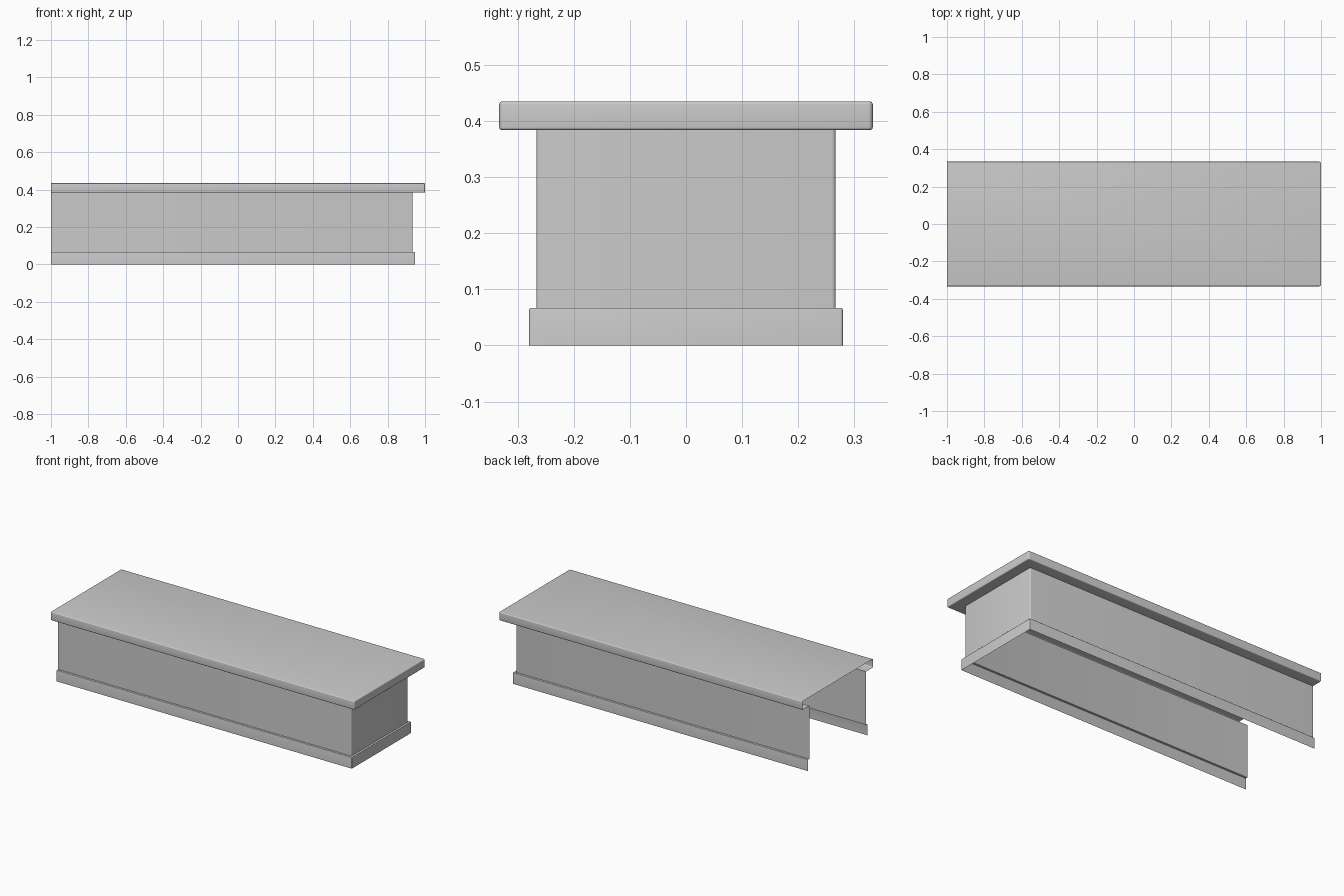
import bpy, bmesh, math

if "Cube" in bpy.data.objects:
    bpy.data.objects.remove(bpy.data.objects["Cube"])

stone = bpy.data.materials.new("stone grey")
stone.diffuse_color = (0.6, 0.6, 0.6, 1)
stone.use_nodes = True
stone.node_tree.nodes["Principled BSDF"].inputs["Base Color"].default_value = stone.diffuse_color

LEFT = -1.0          # open end
END = 0.667          # a ring offset d from the core line ends at x = END + d
STEPS = 4


def u_path(d, r):
    """U-shaped outline around the right end, with rounded corners."""
    pts = [(LEFT, -d)]
    for sign in (-1, 1):
        for i in range(STEPS + 1):
            a = math.pi / 2 * i / STEPS
            s, c = (math.sin(a), math.cos(a)) if sign < 0 else (math.cos(a), math.sin(a))
            pts.append((END + d - r + r * s, sign * (d - r + r * c)))
    pts.append((LEFT, d))
    return pts


def round_edge(d, z, r, start):
    """Quarter circle of profile points, centred on (d, z), from angle start."""
    out = []
    for i in range(STEPS + 1):
        a = math.radians(start + 90 * i / STEPS)
        out.append((d + r * math.cos(a), z + r * math.sin(a)))
    return out


def sheet(name, profile, corner, cap=False):
    """Sweep a profile of (offset, height) points along the U outline."""
    widest = max(d for d, z in profile)
    bm = bmesh.new()
    rings = []
    for d, z in profile:
        r = max(corner - (widest - d), 0.001)
        rings.append([bm.verts.new((x, y, z)) for x, y in u_path(d, r)])
    for low, high in zip(rings, rings[1:]):
        for i in range(len(low) - 1):
            bm.faces.new((low[i], low[i + 1], high[i + 1], high[i]))
    if cap:
        bm.faces.new(rings[-1])
    mesh = bpy.data.meshes.new(name)
    bm.to_mesh(mesh)
    bm.free()
    mesh.materials.append(stone)
    ob = bpy.data.objects.new(name, mesh)
    bpy.context.collection.objects.link(ob)
    bpy.ops.object.select_all(action='DESELECT')
    ob.select_set(True)
    bpy.context.view_layer.objects.active = ob
    bpy.ops.object.shade_smooth_by_angle(angle=math.radians(35))
    return ob


# Plinth skirt with a narrow ledge on top
sheet("plinth", [(0.2795, 0.0)] + round_edge(0.2765, 0.064, 0.003, 0)
      + [(0.267, 0.067)], 0.004)

# Plain wall between plinth and top
sheet("wall", [(0.267, 0.067), (0.267, 0.384)], 0.007)

# Overhanging top: underside lip, rounded rim and flat upper face
sheet("top_slab", [(0.267, 0.384)] + round_edge(0.328, 0.389, 0.005, -90)
      + round_edge(0.328, 0.430, 0.005, 0), 0.008, cap=True)
